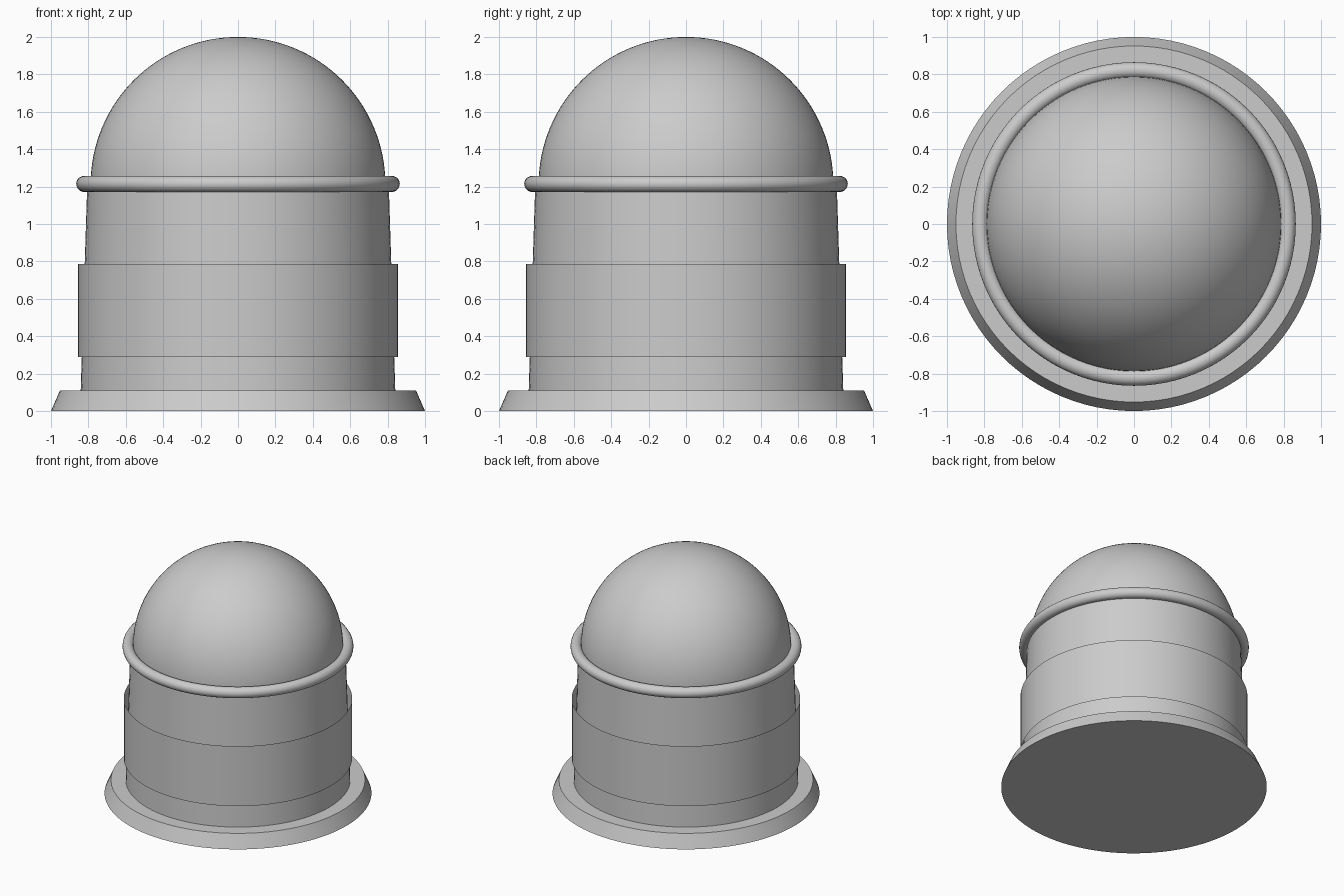
import bpy
from math import sin, cos, pi, radians

if "Cube" in bpy.data.objects:
    bpy.data.objects.remove(bpy.data.objects["Cube"])

SEG = 96


def lathe(name, profile):
    """Spin an (r, z) profile round z; zero radius closes to a pole."""
    verts, rings, faces = [], [], []
    for r, z in profile:
        start = len(verts)
        if r < 1e-5:
            verts.append((0, 0, z))
            rings.append([start] * SEG)
        else:
            verts += [(r * cos(2 * pi * i / SEG), r * sin(2 * pi * i / SEG), z) for i in range(SEG)]
            rings.append(list(range(start, start + SEG)))
    for a, b in zip(rings, rings[1:]):
        for i in range(SEG):
            j = (i + 1) % SEG
            faces.append(tuple(dict.fromkeys((a[i], a[j], b[j], b[i]))))
    mesh = bpy.data.meshes.new(name)
    mesh.from_pydata(verts, [], faces)
    obj = bpy.data.objects.new(name, mesh)
    bpy.context.collection.objects.link(obj)
    smooth(obj)
    return obj


def smooth(obj):
    bpy.ops.object.select_all(action='DESELECT')
    obj.select_set(True)
    bpy.context.view_layer.objects.active = obj
    bpy.ops.object.shade_smooth_by_angle(angle=radians(35))


# Flared foot
lathe("base_plate", [(0, 0), (1.0, 0), (0.952, 0.11), (0, 0.11)])

# Slightly tapered wall
lathe("drum_wall", [(0.841, 0.11), (0.806, 1.215)])

# Open sleeve standing off the wall
lathe("wall_band", [(0.855, 0.29), (0.855, 0.785)])

# Domed top
R, ZC = 0.788, 1.212
lathe("dome", [(R * cos(pi / 2 * k / 32), ZC + R * sin(pi / 2 * k / 32)) for k in range(33)])

# Rounded ring where dome meets wall
bpy.ops.mesh.primitive_torus_add(major_segments=SEG, minor_segments=20,
                                 major_radius=0.822, minor_radius=0.043,
                                 location=(0, 0, 1.214))
ring = bpy.context.object
ring.name = "collar_ring"
smooth(ring)
